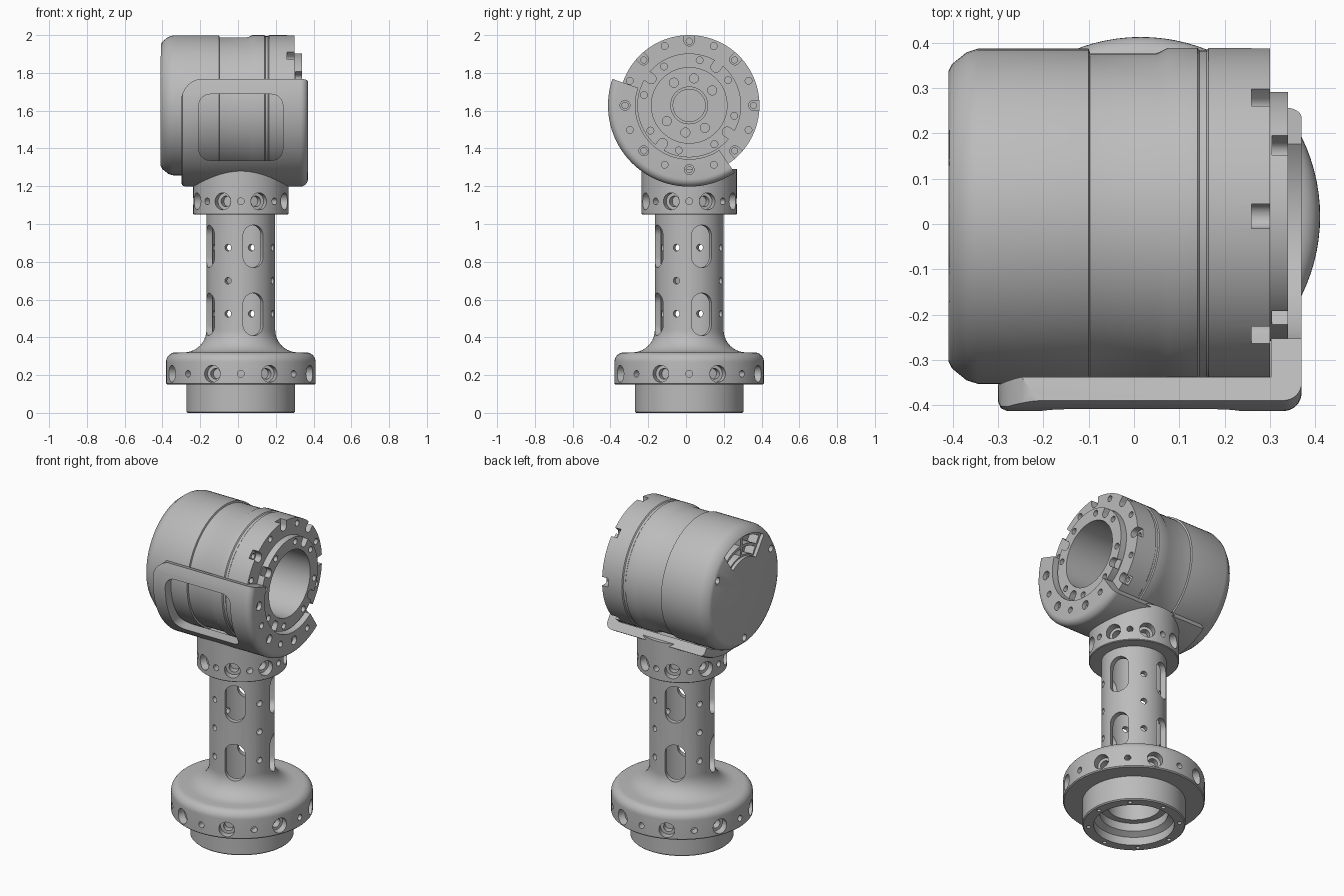
import bpy, bmesh
from math import pi, sin, cos, radians
from mathutils import Matrix, Vector

cube = bpy.data.objects.get("Cube")
if cube:
    bpy.data.objects.remove(cube)

grey = bpy.data.materials.new("machined grey")
grey.use_nodes = True
COLOUR = (0.5, 0.5, 0.5, 1)
grey.diffuse_color = COLOUR
grey.node_tree.nodes["Principled BSDF"].inputs["Base Color"].default_value = COLOUR

CENTRE = Vector((0.015, 0.017, 0))        # column axis
MOTOR = Vector((0, 0.017, 1.628))         # motor axis, along x
OUTWARD = Matrix(((0, 0, 1), (1, 0, 0), (0, 1, 0))).to_4x4()     # depth along +x
FORWARD = Matrix(((1, 0, 0), (0, 0, -1), (0, 1, 0))).to_4x4()    # depth along -y


def make(name, bm):
    bmesh.ops.remove_doubles(bm, verts=bm.verts, dist=1e-5)
    bmesh.ops.recalc_face_normals(bm, faces=bm.faces)
    mesh = bpy.data.meshes.new(name)
    bm.to_mesh(mesh)
    bm.free()
    mesh.materials.append(grey)
    obj = bpy.data.objects.new(name, mesh)
    bpy.context.collection.objects.link(obj)
    return obj


def lathe(name, profile, place, start=0, end=360, steps=96):
    """Revolve a closed (radius, height) outline; place maps r, h, angle to a point."""
    bm = bmesh.new()
    full = end - start == 360
    rings = []
    for i in range(steps if full else steps + 1):
        a = radians(start + (end - start) * i / steps)
        rings.append([bm.verts.new(place(r, h, a)) for r, h in profile])
    n = len(profile)
    for i in range(steps):
        p, q = rings[i], rings[(i + 1) % len(rings)]
        for j in range(n):
            k = (j + 1) % n
            if profile[j][0] or profile[k][0]:
                bm.faces.new((p[j], p[k], q[k], q[j]))
    if not full:
        bm.faces.new(rings[0])
        bm.faces.new(rings[-1])
    return make(name, bm)


def upright(r, h, a):
    return CENTRE + Vector((r * cos(a), r * sin(a), h))


def sideways(r, h, a):
    return MOTOR + Vector((h, r * cos(a), r * sin(a)))


def arc(cx, cy, r, a0, a1, n=8):
    return [(cx + r * cos(radians(a0 + (a1 - a0) * i / n)),
             cy + r * sin(radians(a0 + (a1 - a0) * i / n))) for i in range(n + 1)]


def rounded(w, h, r, x=0, y=0):
    pts = []
    for k, (sx, sy) in enumerate(((1, 1), (-1, 1), (-1, -1), (1, -1))):
        pts += arc(x + sx * (w / 2 - r), y + sy * (h / 2 - r), r, 90 * k, 90 * k + 90, 6)
    return pts


def circle(r, x=0, y=0):
    return arc(x, y, r, 0, 345, 23)


def sector(r0, r1, a0, a1):
    return arc(0, 0, r1, a0, a1) + arc(0, 0, r0, a1, a0)


def prism(bm, pts, d0, d1, matrix):
    new = bmesh.new()
    low, high = ([new.verts.new(matrix @ Vector((x, y, d))) for x, y in pts] for d in (d0, d1))
    new.faces.new(low)
    new.faces.new(high)
    for i in range(len(pts)):
        j = (i + 1) % len(pts)
        new.faces.new((low[i], low[j], high[j], high[i]))
    bmesh.ops.remove_doubles(new, verts=new.verts, dist=1e-6)
    bmesh.ops.recalc_face_normals(new, faces=new.faces)
    temp = bpy.data.meshes.new("temp")
    new.to_mesh(temp)
    new.free()
    bm.from_mesh(temp)
    bpy.data.meshes.remove(temp)


def around_column(angle, z):
    return Matrix.Translation(CENTRE + Vector((0, 0, z))) @ Matrix.Rotation(radians(angle), 4, "Z") @ OUTWARD


def around_motor(angle=90):
    """Local y points outward along the given angle."""
    return Matrix.Translation(MOTOR) @ Matrix.Rotation(radians(angle - 90), 4, "X") @ OUTWARD


def cut(obj, bm):
    cutter = make("cutter", bm)
    mod = obj.modifiers.new("cut", "BOOLEAN")
    mod.object, mod.solver, mod.use_self = cutter, "EXACT", True
    bpy.context.view_layer.update()
    graph = bpy.context.evaluated_depsgraph_get()
    mesh = bpy.data.meshes.new_from_object(obj.evaluated_get(graph))
    obj.modifiers.clear()
    obj.data = mesh
    bpy.data.objects.remove(cutter)


def bolt_ring(bm, radius, z):
    """Eight counterbored holes alternating with eight small ones."""
    for k in range(8):
        m = around_column(45 * k + 22.5, z)
        prism(bm, circle(0.045), radius - 0.045, radius + 0.05, m)
        prism(bm, circle(0.028), radius - 0.085, radius, m)
        prism(bm, circle(0.018), radius - 0.05, radius + 0.05, around_column(45 * k, z))


# Base spigot with stepped bore and bolt holes underneath
spigot = lathe("base_spigot", [(0.225, 0), (0.282, 0), (0.288, 0.006), (0.288, 0.16), (0.15, 0.16),
                               (0.15, 0.12), (0.19, 0.12), (0.19, 0.07), (0.225, 0.05)], upright)
bm = bmesh.new()
for k in range(8):
    a = radians(45 * k)
    prism(bm, circle(0.012, CENTRE.x + 0.255 * cos(a), CENTRE.y + 0.255 * sin(a)), -0.02, 0.03, Matrix())
cut(spigot, bm)

# Column flaring into the base flange
column = lathe("column", [(0.15, 0.15), (0.39, 0.15), (0.396, 0.156)] + arc(0.346, 0.27, 0.05, 0, 90)
               + arc(0.302, 0.44, 0.12, 270, 180, 10) + [(0.182, 1.06), (0.15, 1.06)], upright)
bm = bmesh.new()
bolt_ring(bm, 0.396, 0.207)
for k in range(4):
    for z in (0.522, 0.882):
        prism(bm, rounded(0.115, 0.225, 0.057), 0.1, 0.3, around_column(22 + 90 * k, z))
    for z in (0.525, 0.70, 0.875):
        prism(bm, circle(0.018), 0.1, 0.3, around_column(-22 + 90 * k, z))
cut(column, bm)

# Collar under the bracket
collar = lathe("collar", [(0, 1.16), (0.15, 1.16), (0.15, 1.05), (0.248, 1.05), (0.252, 1.054),
                          (0.252, 1.29), (0, 1.29)], upright)
bm = bmesh.new()
bolt_ring(bm, 0.252, 1.12)
cut(collar, bm)

# Motor housing with a deep bore open at the right
motor = lathe("motor_housing", [
    (0, -0.41), (0.32, -0.41), (0.336, -0.402), (0.362, -0.37), (0.37, -0.345), (0.37, -0.10),
    (0.36, -0.097), (0.36, 0.05), (0.372, 0.075), (0.372, 0.14), (0.366, 0.145), (0.366, 0.16),
    (0.372, 0.165), (0.372, 0.30), (0.275, 0.30), (0.275, 0.34), (0.2, 0.34), (0.2, -0.2),
    (0.1, -0.2), (0.1, -0.18), (0.085, -0.18), (0.085, -0.25), (0, -0.25)], sideways)
bm = bmesh.new()
for k in range(8):
    m = around_motor(45 * k)
    prism(bm, rounded(0.054, 0.12, 0.026, 0, 0.375), 0.26, 0.32, m)
    prism(bm, circle(0.016, 0, 0.34), 0.2, 0.28, m)
    prism(bm, circle(0.018, 0, 0.34), 0.25, 0.32, around_motor(45 * k + 22.5))
for k in range(4):
    prism(bm, rounded(0.052, 0.1, 0.025, 0, 0.27), 0.305, 0.36, around_motor(55 + 90 * k))
    for a in (33, 77):
        prism(bm, circle(0.018, 0, 0.245), 0.28, 0.36, around_motor(a + 90 * k))
for a in (124, 80, 33, -55, -98, -145):
    prism(bm, circle(0.024, 0, 0.145), -0.24, -0.15, around_motor(a))
# Rear cap vents and screw holes
prism(bm, sector(0.19, 0.325, 54, 126), -0.45, -0.39, around_motor())
for r0, r1 in ((0.2, 0.245), (0.262, 0.31)):
    for a0 in (57, 92):
        prism(bm, sector(r0, r1, a0, a0 + 31), -0.40, -0.33, around_motor())
for a in (30, 150, 270):
    prism(bm, circle(0.02, 0, 0.3), -0.45, -0.37, around_motor(a))
cut(motor, bm)

# Bracket wrapping the front and underside, with a flange over the motor face
edge = [(r, h) for h, r in arc(0.33, 0.39, 0.04, 90, 0)]
bracket = lathe("bracket", [(0.375, -0.30), (0.41, -0.30), (0.424, -0.294), (0.43, -0.28)] + edge
                + [(0.285, 0.37), (0.285, 0.302), (0.375, 0.302)], sideways, 161, 304, 64)
bm = bmesh.new()
prism(bm, rounded(0.445, 0.35, 0.06, 0.015, 1.512), 0.2, 0.6, FORWARD)
prism(bm, [(-0.4, 1.9), (-0.4, 1.65)] + arc(-0.18, 1.65, 0.121, 180, 90) + [(-0.18, 1.9)], 0.2, 0.6, FORWARD)
for a in (180, 225, 270):
    prism(bm, circle(0.026, 0, 0.34), 0.345, 0.4, around_motor(a))
    prism(bm, circle(0.016, 0, 0.34), 0.29, 0.36, around_motor(a))
    prism(bm, circle(0.018, 0, 0.34), 0.29, 0.4, around_motor(a + 22.5))
cut(bracket, bm)

# Smooth shading with crisp machined edges
bpy.ops.object.select_all(action="DESELECT")
for obj in (spigot, column, collar, motor, bracket):
    obj.select_set(True)
bpy.context.view_layer.objects.active = motor
bpy.ops.object.shade_smooth_by_angle(angle=radians(30))
